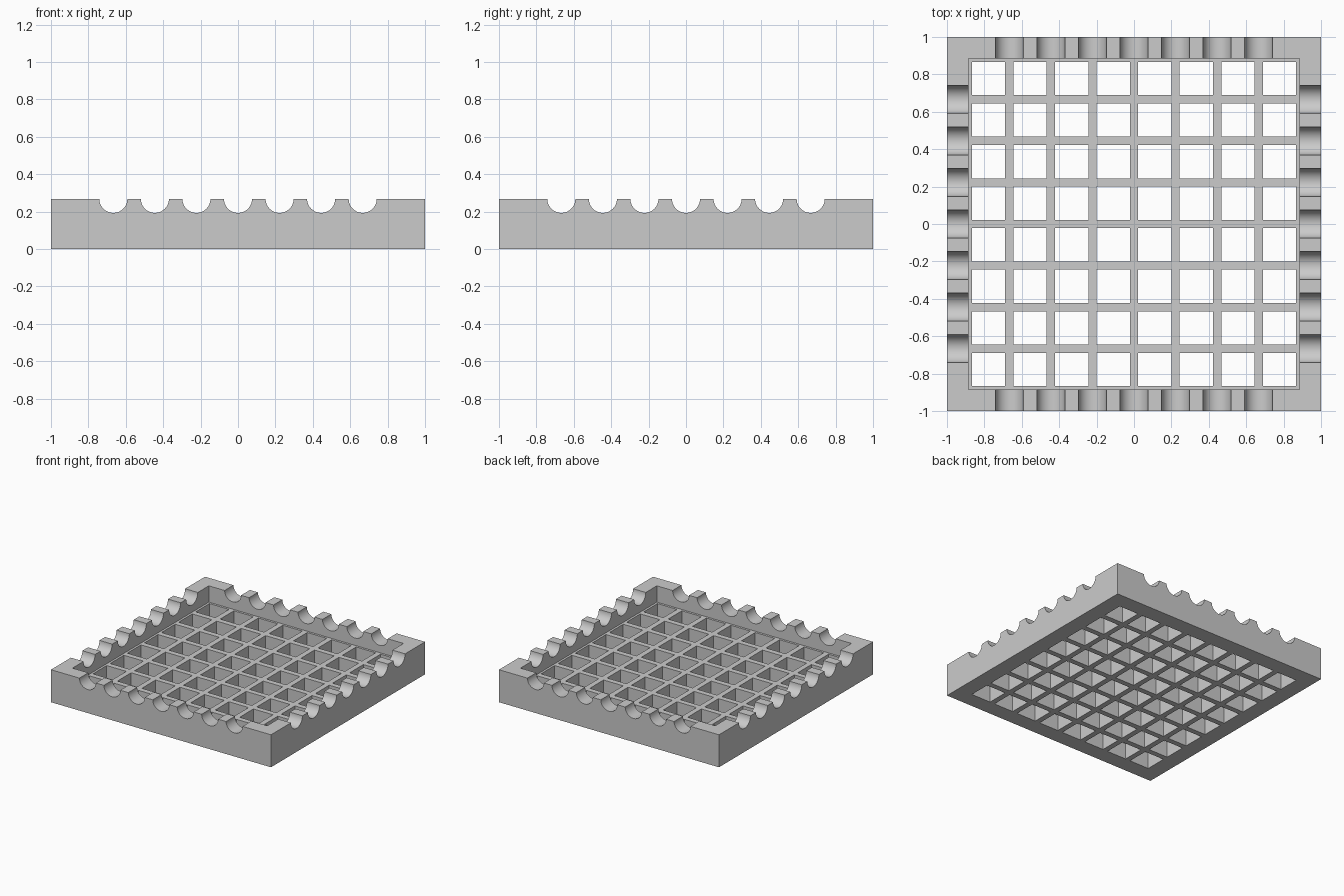
import bpy, bmesh, math
from mathutils import Matrix

PITCH = 2 / 9        # spacing of grid cells and grooves
HEIGHT = 0.267       # full height of the frame
GRID_TOP = 0.133     # upper face of the recessed grid
OPENING = 0.885      # half width of the recess
HOLE = 0.178         # width of one grid hole
GROOVE_R = 0.075

if "Cube" in bpy.data.objects:
    bpy.data.objects.remove(bpy.data.objects["Cube"], do_unlink=True)

grey = bpy.data.materials.new("plain grey")
grey.use_nodes = True
colour = (0.6, 0.6, 0.6, 1)
grey.diffuse_color = colour
grey.node_tree.nodes["Principled BSDF"].inputs["Base Color"].default_value = colour


def add_box(bm, x, y, half, z0, z1):
    m = Matrix.Translation((x, y, (z0 + z1) / 2)) @ Matrix.Diagonal((2 * half, 2 * half, z1 - z0, 1))
    bmesh.ops.create_cube(bm, size=1, matrix=m)


def finish(bm, name):
    mesh = bpy.data.meshes.new(name)
    bm.to_mesh(mesh)
    bm.free()
    mesh.materials.append(grey)
    obj = bpy.data.objects.new(name, mesh)
    bpy.context.collection.objects.link(obj)
    return obj


def cut(target, cutter):
    cutter.hide_render = True
    bpy.context.view_layer.objects.active = target
    mod = target.modifiers.new(cutter.name, 'BOOLEAN')
    mod.operation = 'DIFFERENCE'
    mod.solver = 'EXACT'
    mod.object = cutter
    bpy.ops.object.modifier_apply(modifier=mod.name)
    bpy.data.objects.remove(cutter, do_unlink=True)


# Square tray block
bm = bmesh.new()
add_box(bm, 0, 0, 1, 0, HEIGHT)
tray = finish(bm, "grid_tray")

# Recess above the grid
bm = bmesh.new()
add_box(bm, 0, 0, OPENING, GRID_TOP, HEIGHT + 0.2)
cut(tray, finish(bm, "recess_cutter"))

# Eight by eight through holes
bm = bmesh.new()
for i in range(8):
    for j in range(8):
        add_box(bm, (i - 3.5) * PITCH, (j - 3.5) * PITCH, HOLE / 2, -0.1, GRID_TOP + 0.05)
cut(tray, finish(bm, "hole_cutter"))

# Seven half-round grooves across the rim in each direction
for axis, name in (('Y', "side_groove_cutter"), ('X', "front_groove_cutter")):
    bm = bmesh.new()
    for i in range(-3, 4):
        at = (0, i * PITCH, HEIGHT + 0.001) if axis == 'Y' else (i * PITCH, 0, HEIGHT + 0.001)
        m = Matrix.Translation(at) @ Matrix.Rotation(math.pi / 2, 4, axis)
        bmesh.ops.create_cone(bm, cap_ends=True, segments=48, radius1=GROOVE_R,
                              radius2=GROOVE_R, depth=2.4, matrix=m)
    cut(tray, finish(bm, name))

# Smooth grooves, crisp edges
bpy.ops.object.select_all(action='DESELECT')
tray.select_set(True)
bpy.context.view_layer.objects.active = tray
bpy.ops.object.shade_smooth_by_angle(angle=math.radians(30))
